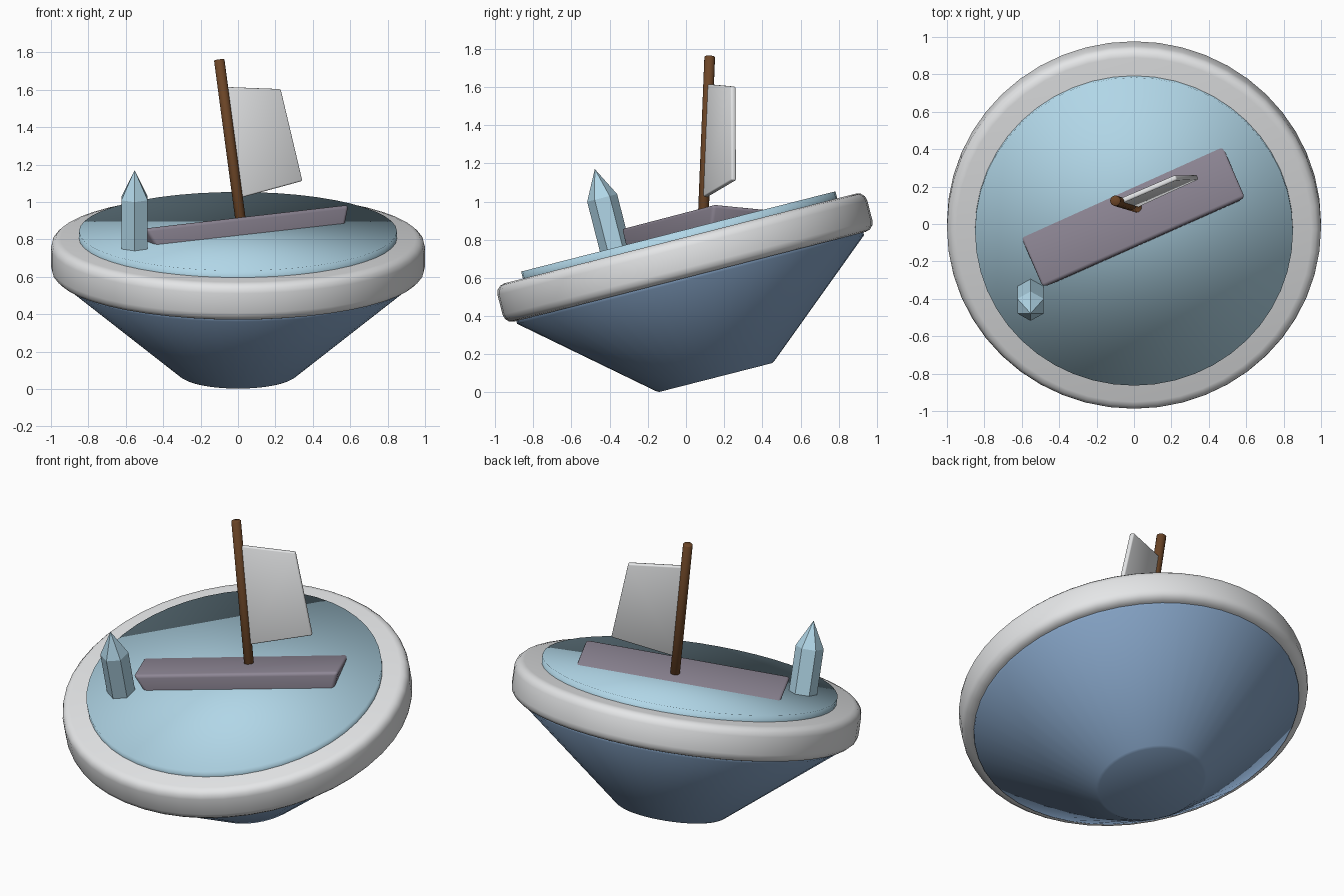
import bpy, bmesh, math
from mathutils import Matrix, Vector

if "Cube" in bpy.data.objects:
    bpy.data.objects.remove(bpy.data.objects["Cube"])


def material(name, rgb):
    m = bpy.data.materials.new(name)
    m.diffuse_color = (*rgb, 1)
    m.use_nodes = True
    m.node_tree.nodes["Principled BSDF"].inputs["Base Color"].default_value = m.diffuse_color
    return m


BLUE = material("slate blue", (0.23, 0.36, 0.55))
WATER = material("pale water blue", (0.45, 0.69, 0.82))
WHITE = material("off white", (0.78, 0.79, 0.80))
HULL = material("mauve grey", (0.27, 0.24, 0.30))
WOOD = material("brown wood", (0.15, 0.06, 0.02))

# Tilted frame of the bowl, and the listing frame of the boat (origin at mast foot)
bowl_frame = Matrix.Translation((0, 0.155, 0.078)) @ Matrix.Rotation(0.25, 4, 'X')
up = Vector((-0.132, 0.04, 0.99)).normalized()
along = Vector((0.908, 0.403, 0.111))
along = (along - up * along.dot(up)).normalized()
side = up.cross(along)
boat_frame = Matrix((along, side, up)).transposed().to_4x4()
boat_frame.translation = (0.013, 0.09, 0.91)


def finish(name, bm, frame, mat, smooth=None, bevel=0, segments=3):
    bmesh.ops.recalc_face_normals(bm, faces=bm.faces)
    me = bpy.data.meshes.new(name)
    bm.to_mesh(me)
    bm.free()
    me.materials.append(mat)
    ob = bpy.data.objects.new(name, me)
    bpy.context.collection.objects.link(ob)
    ob.matrix_world = frame
    if smooth:
        me.shade_smooth()
    if bevel:
        mod = ob.modifiers.new("soft edges", 'BEVEL')
        mod.width, mod.segments = bevel, segments
        mod.limit_method = 'ANGLE'
    return ob


def lathe(name, rings, frame, mat, sides=48, turn=0.0, centre=(0, 0), **kw):
    """Stack of (radius, height) rings; a zero radius closes to a point."""
    bm = bmesh.new()
    loops = []
    for r, z in rings:
        n = sides if r else 1
        loops.append([bm.verts.new((centre[0] + r * math.cos(turn + math.tau * i / sides),
                                    centre[1] + r * math.sin(turn + math.tau * i / sides), z))
                      for i in range(n)])
    for a, b in zip(loops, loops[1:]):
        for i in range(sides):
            j = (i + 1) % sides
            bm.faces.new((a[i], a[j], b[0]) if len(b) == 1 else (a[i], a[j], b[j], b[i]))
    for loop in (loops[0], loops[-1]):
        if len(loop) > 1:
            bm.faces.new(loop)
    return finish(name, bm, frame, mat, **kw)


def prism(name, lower, upper, frame, mat, **kw):
    """Solid between two matching four-point outlines."""
    bm = bmesh.new()
    a = [bm.verts.new(p) for p in lower]
    b = [bm.verts.new(p) for p in upper]
    bm.faces.new(a)
    bm.faces.new(b)
    for i in range(4):
        j = (i + 1) % 4
        bm.faces.new((a[i], a[j], b[j], b[i]))
    return finish(name, bm, frame, mat, **kw)


def rectangle(x0, x1, y0, y1, z):
    return [(x0, y0, z), (x1, y0, z), (x1, y1, z), (x0, y1, z)]


# Bowl, rounded rim and water disc
lathe("bowl", [(0.305, 0), (0.32, 0.008), (0.938, 0.53), (0.94, 0.57)], bowl_frame, BLUE, smooth=True)
lathe("rim", [(1.0, 0.545), (1.0, 0.752)], bowl_frame, WHITE, smooth=True, bevel=0.05)
lathe("water", [(0.85, 0.70), (0.85, 0.79)], bowl_frame, WATER, smooth=True)

# Ice crystal standing on the water
lathe("crystal", [(0.081, 0.76), (0.081, 1.059), (0, 1.215)], bowl_frame, WATER,
      sides=6, turn=math.pi / 6, centre=(-0.553, -0.343))

# Boat: hull with raked ends, mast and sail
prism("hull", rectangle(-0.55, 0.50, -0.18, 0.11, -0.17), rectangle(-0.64, 0.56, -0.19, 0.14, 0),
      boat_frame, HULL, smooth=True, bevel=0.02)
lathe("mast", [(0.028, -0.1), (0.028, 0.86)], boat_frame, WOOD, sides=16, smooth=True,
      bevel=0.004, segments=1)
outline = [(0.0, 0.11), (0.385, 0.163), (0.33, 0.665), (0.0, 0.712)]
prism("sail", [(x, -0.014, z) for x, z in outline], [(x, 0.014, z) for x, z in outline],
      boat_frame, WHITE, smooth=True, bevel=0.008, segments=2)
